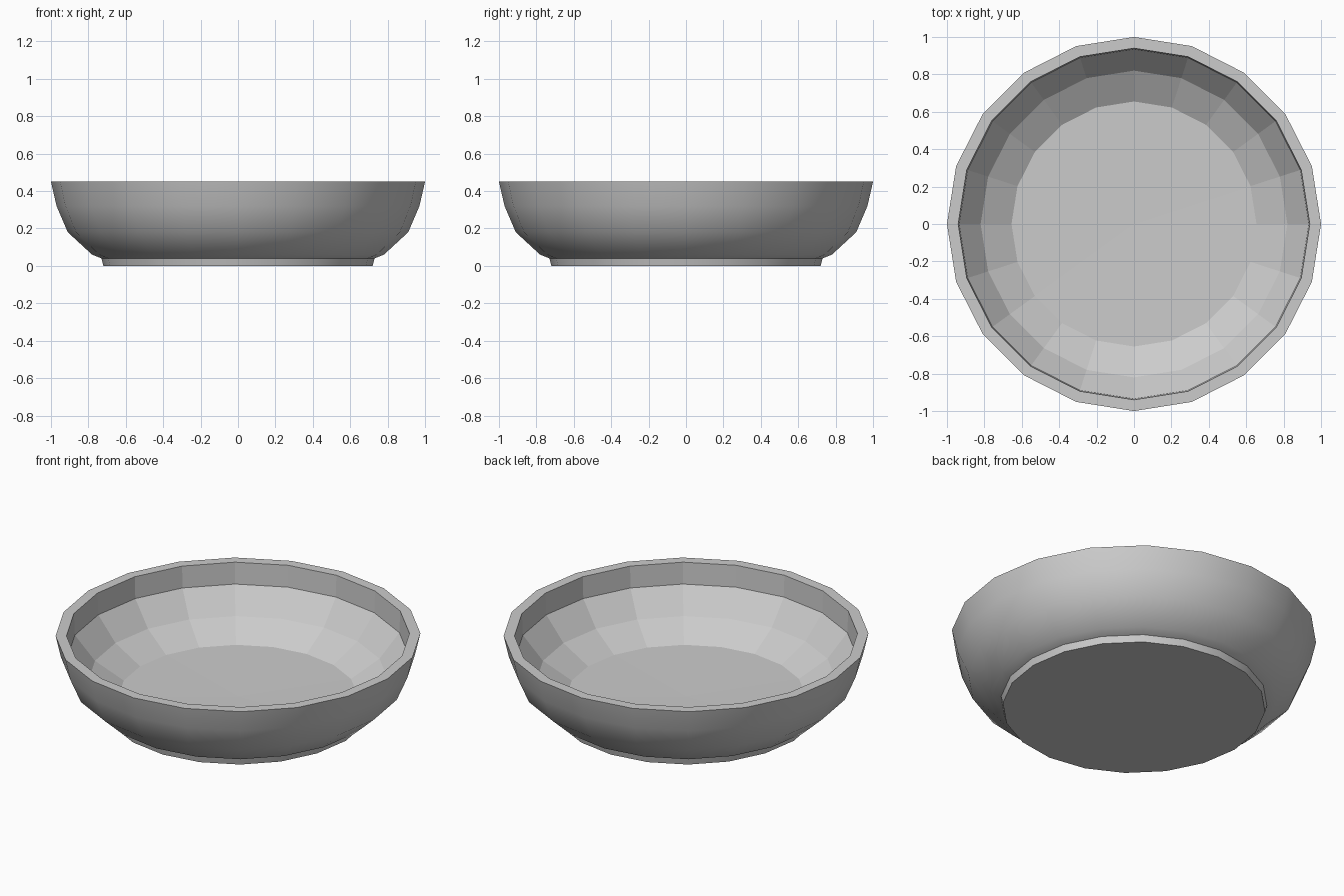
import bpy, bmesh, math

if "Cube" in bpy.data.objects:
    bpy.data.objects.remove(bpy.data.objects["Cube"])

SIDES = 20

# (radius, height) from the foot, up the outside, over the rim, down the inside
outer = [(0.72, 0.0), (0.73, 0.04), (0.78, 0.06), (0.91, 0.18), (0.97, 0.32), (1.0, 0.45)]
inner = [(0.94, 0.45), (0.935, 0.32), (0.82, 0.18), (0.655, 0.083)]
FLOOR_CENTRE = 0.075


def ring(bm, radius, z):
    return [bm.verts.new((radius * math.cos(math.tau * i / SIDES),
                          radius * math.sin(math.tau * i / SIDES), z)) for i in range(SIDES)]


bm = bmesh.new()
rings = [ring(bm, r, z) for r, z in outer + inner]

# Walls: smooth outside, faceted rim and inside
for k, (low, high) in enumerate(zip(rings, rings[1:])):
    for i in range(SIDES):
        j = (i + 1) % SIDES
        face = bm.faces.new((low[i], low[j], high[j], high[i]))
        face.smooth = k < len(outer) - 1

# Flat underside and slightly dished floor
bm.faces.new(rings[0][::-1])
centre = bm.verts.new((0, 0, FLOOR_CENTRE))
for i in range(SIDES):
    bm.faces.new((rings[-1][i], rings[-1][(i + 1) % SIDES], centre))

# Crisp edges at the foot and rim
bm.normal_update()
for edge in bm.edges:
    if len(edge.link_faces) == 2 and edge.calc_face_angle() > math.radians(30):
        edge.smooth = False

mesh = bpy.data.meshes.new("bowl")
bm.to_mesh(mesh)
bm.free()
bowl = bpy.data.objects.new("bowl", mesh)
bpy.context.collection.objects.link(bowl)
